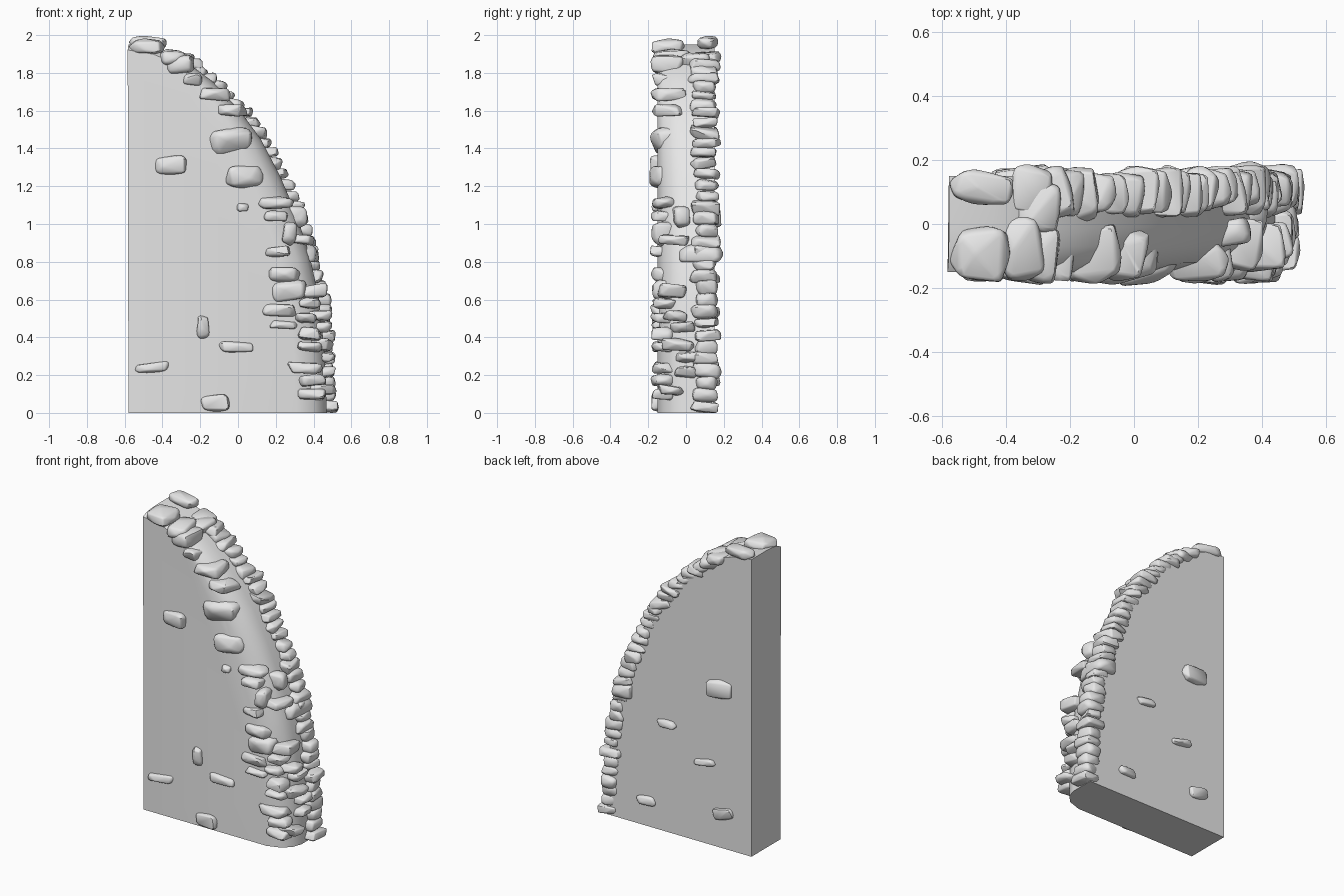
import bpy, bmesh, math, random
from mathutils import Vector, Matrix

random.seed(7)
if "Cube" in bpy.data.objects:
    bpy.data.objects.remove(bpy.data.objects["Cube"])

LEFT, HALF = -0.58, 0.15

stone_grey = bpy.data.materials.new("stone_grey")
stone_grey.use_nodes = True
stone_grey.diffuse_color = (0.8, 0.8, 0.8, 1)
stone_grey.node_tree.nodes["Principled BSDF"].inputs["Base Color"].default_value = (0.8, 0.8, 0.8, 1)


def make_object(name, bm):
    mesh = bpy.data.meshes.new(name)
    bm.to_mesh(mesh)
    bm.free()
    mesh.materials.append(stone_grey)
    obj = bpy.data.objects.new(name, mesh)
    bpy.context.collection.objects.link(obj)
    bpy.ops.object.select_all(action="DESELECT")
    obj.select_set(True)
    bpy.context.view_layer.objects.active = obj
    bpy.ops.object.shade_smooth_by_angle(angle=math.radians(38))
    return obj


# Broken edge of the wall, from the ground up to the top left (x, z)
EDGE = [Vector(p) for p in (
    (0.47, 0), (0.46, 0.3), (0.43, 0.6), (0.38, 0.83), (0.31, 1.05), (0.22, 1.26),
    (0.12, 1.45), (0.01, 1.6), (-0.13, 1.75), (-0.3, 1.88), (-0.44, 1.93), (LEFT, 1.95))]
LENGTHS = [(b - a).length for a, b in zip(EDGE, EDGE[1:])]
TOTAL = sum(LENGTHS)


def edge_at(t):
    """Point and outward normal at a fraction t of the edge length."""
    left = t * TOTAL
    for a, b, size in zip(EDGE, EDGE[1:], LENGTHS):
        if left <= size + 1e-6:
            d = (b - a).normalized()
            return a.lerp(b, left / size), Vector((d.y, -d.x))
        left -= size
    return EDGE[-1], Vector((0, 1))


# Wall: flat slab whose front edge is rounded along the curve
def build_wall():
    bm = bmesh.new()
    section = ((0, HALF), (0, -0.01), (0.02, -0.07), (0.07, -0.12), (0.16, -HALF))
    rows = []
    for i, p in enumerate(EDGE):
        before, after = EDGE[max(i - 1, 0)], EDGE[min(i + 1, len(EDGE) - 1)]
        d = (after - before).normalized()
        n = Vector((d.y, -d.x))
        if i == 0:
            n = Vector((1, 0))
        if p.x == LEFT:
            n = Vector((0, 1))
        fade = 1 - 0.82 * max(0, p.y - 1.2) / 0.75
        rows.append([bm.verts.new((p.x - n.x * k * fade, y, p.y - n.y * k * fade))
                     for k, y in section])
    back = bm.verts.new((LEFT, HALF, 0))
    front = bm.verts.new((LEFT, -HALF, 0))
    for low, high in zip(rows, rows[1:]):
        for j in range(len(section) - 1):
            bm.faces.new((low[j], low[j + 1], high[j + 1], high[j]))
    bm.faces.new([r[0] for r in rows] + [back])
    bm.faces.new([r[-1] for r in rows] + [front])
    bm.faces.new(rows[0] + [front, back])
    bm.faces.new(rows[-1] + [front, back])
    bmesh.ops.recalc_face_normals(bm, faces=bm.faces)
    make_object("wall", bm)


def add_rock(target, centre, size, tilt=0.0):
    """Irregular bevelled stone with the given full size, tilted about y."""
    bm = bmesh.new()
    points = []
    for sx in (-1, 1):
        for sy in (-1, 1):
            for sz in (-1, 1):
                points.append(Vector((sx * random.uniform(0.62, 1), sy * random.uniform(0.62, 1),
                                      sz * random.uniform(0.55, 0.95))))
    for axis in range(3):
        for s in (-1, 1):
            p = Vector([random.uniform(-0.4, 0.4) for _ in range(3)])
            p[axis] = s * random.uniform(0.95, 1.08)
            points.append(p)
    for p in points:
        bm.verts.new([c * s / 2 for c, s in zip(p, size)])
    hull = bmesh.ops.convex_hull(bm, input=bm.verts)
    inner = [g for g in hull["geom_interior"] if isinstance(g, bmesh.types.BMVert) and g.is_valid]
    if inner:
        bmesh.ops.delete(bm, geom=inner, context="VERTS")
    bmesh.ops.dissolve_limit(bm, angle_limit=math.radians(14), verts=bm.verts, edges=bm.edges)
    bmesh.ops.bevel(bm, geom=bm.edges[:], offset=min(size) * 0.12, segments=2,
                    profile=0.5, affect="EDGES", clamp_overlap=True)
    turn = (Matrix.Rotation(tilt + random.uniform(-0.1, 0.1), 4, "Y")
            @ Matrix.Rotation(random.uniform(-0.2, 0.2), 4, "Z")
            @ Matrix.Rotation(random.uniform(-0.12, 0.12), 4, "X"))
    bmesh.ops.transform(bm, matrix=Matrix.Translation(centre) @ turn, verts=bm.verts)
    # Trim stones level with the ground, the top and the straight end
    for v in bm.verts:
        v.co.x = max(v.co.x, LEFT)
        v.co.z = min(max(v.co.z, 0), 2)
    bmesh.ops.recalc_face_normals(bm, faces=bm.faces)
    part = bpy.data.meshes.new("stone_part")
    bm.to_mesh(part)
    bm.free()
    target.from_mesh(part)
    bpy.data.meshes.remove(part)


build_wall()

# Stones along the front of the broken edge (x, z, width, height)
stones = bmesh.new()
for x, z, w, h in (
        (-.48, 1.94, .19, .08), (-.31, 1.84, .16, .11), (-.24, 1.76, .11, .07),
        (-.13, 1.69, .17, .08), (-.03, 1.6, .14, .07), (-.05, 1.44, .25, .15),
        (.03, 1.25, .2, .13), (.02, 1.09, .07, .05), (.2, 1.11, .2, .07),
        (.2, 1.04, .13, .06), (.27, .95, .08, .13), (.21, .85, .14, .06),
        (.24, .73, .19, .08), (.27, .65, .19, .13), (.22, .54, .2, .08),
        (.24, .47, .15, .05), (.38, .42, .13, .08), (.38, .35, .14, .06),
        (.35, .24, .19, .07), (.39, .17, .15, .07), (.39, .1, .15, .07),
        (.38, .58, .12, .06), (.36, .5, .12, .06)):
    depth = 0.18 if z > 1.4 else 0.13
    add_rock(stones, (x, -0.2 + depth / 2 + 0.015, z), (w, depth, h))
make_object("front_edge_stones", stones)

# Stones along the back of the broken edge
stones = bmesh.new()
count = 34
for i in range(count):
    p, n = edge_at((i + 0.5) / count * 0.9)
    slope = math.atan2(n.y, n.x)
    size = (random.uniform(.11, .16), random.uniform(.12, .17), random.uniform(.055, .09))
    add_rock(stones, (p.x - n.x * .01, random.uniform(.09, .115), p.y - n.y * .01),
             size, slope * random.uniform(-.1, .35))
add_rock(stones, (-.48, .115, 1.96), (.2, .11, .07))
make_object("back_edge_stones", stones)

# Stones in the middle of the broken edge (edge fraction, y, depth, height)
stones = bmesh.new()
for t, y, d, h in (
        (.05, -.08, .14, .06), (.09, .0, .12, .07), (.125, .02, .16, .06), (.15, -.04, .18, .07),
        (.19, -.02, .14, .07), (.215, -.06, .12, .06), (.27, -.07, .16, .08), (.355, .08, .24, .11),
        (.39, -.06, .17, .06), (.44, -.03, .09, .12), (.88, .05, .17, .09), (.9, -.08, .2, .1)):
    p, n = edge_at(t)
    add_rock(stones, (p.x - n.x * .02, y, p.y - n.y * .02), (.15, d, h))
make_object("middle_edge_stones", stones)

# Single stones set into the two flat faces (x, z, width, height)
for name, side, spots in (
        ("front_face_stones", -1, ((-.36, 1.31, .19, .1), (-.185, .45, .07, .14), (-.01, .35, .19, .06),
                                   (-.45, .24, .19, .06), (-.12, .05, .15, .09))),
        ("back_face_stones", 1, ((-.35, 1.04, .19, .12), (.03, .71, .14, .06), (-.25, .53, .15, .05),
                                 (.18, .17, .13, .06), (-.38, .23, .14, .08)))):
    stones = bmesh.new()
    for x, z, w, h in spots:
        add_rock(stones, (x, side * (HALF - .01), z), (w, .08, h), .15 if side > 0 else 0)
    make_object(name, stones)
